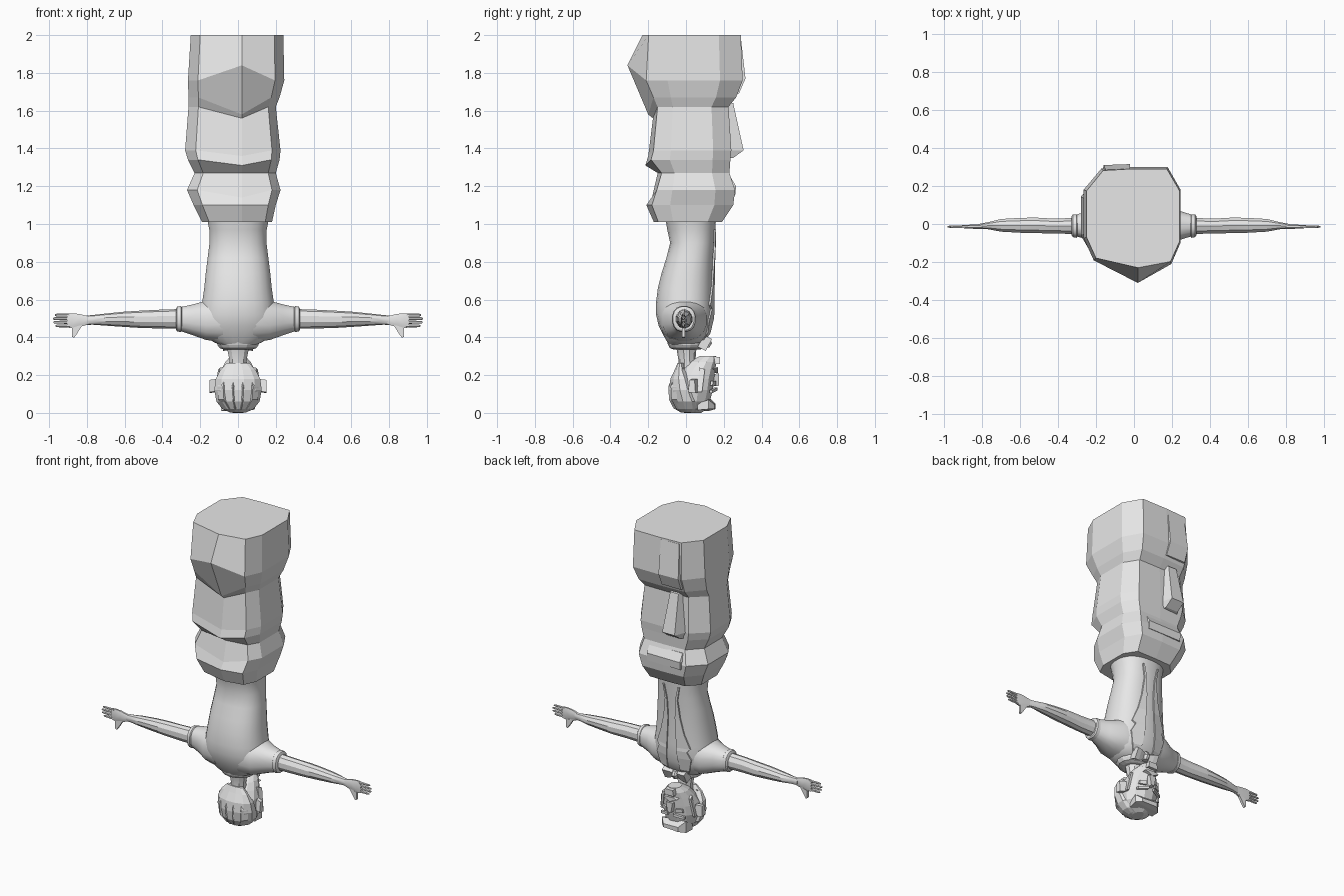
import bpy, bmesh, math
from mathutils import Vector

grey = bpy.data.materials.new("plain grey")
grey.diffuse_color = (0.8, 0.8, 0.8, 1)


def finish(name, bm, smooth=None):
    bmesh.ops.recalc_face_normals(bm, faces=bm.faces)
    me = bpy.data.meshes.new(name)
    bm.to_mesh(me)
    bm.free()
    ob = bpy.data.objects.new(name, me)
    bpy.context.collection.objects.link(ob)
    me.materials.append(grey)
    if smooth:
        bpy.ops.object.select_all(action='DESELECT')
        ob.select_set(True)
        bpy.context.view_layer.objects.active = ob
        bpy.ops.object.shade_smooth_by_angle(angle=math.radians(smooth))
    return ob


def loft(name, rings, smooth=None):
    """Skin a list of equal point rings and cap both ends."""
    bm = bmesh.new()
    vs = [[bm.verts.new(p) for p in r] for r in rings]
    n = len(vs[0])
    for a, b in zip(vs, vs[1:]):
        for i in range(n):
            j = (i + 1) % n
            bm.faces.new((a[i], a[j], b[j], b[i]))
    bm.faces.new(vs[0])
    bm.faces.new(vs[-1])
    return finish(name, bm, smooth)


def oval(u0, u1, v0, v1, n, power=1.0):
    """Rounded outline filling the box u0..u1, v0..v1."""
    pts = []
    for i in range(n):
        a = 2 * math.pi * (i + 0.5) / n
        c, s = math.cos(a), math.sin(a)
        c = math.copysign(abs(c) ** power, c)
        s = math.copysign(abs(s) ** power, s)
        pts.append(((u0 + u1) / 2 + c * (u1 - u0) / 2, (v0 + v1) / 2 + s * (v1 - v0) / 2))
    return pts


def upright(name, rows, n, smooth=None, power=1.0):
    # rows: z, half width, back y, face y
    return loft(name, [[(x, y, z) for x, y in oval(-w, w, y0, y1, n, power)]
                       for z, w, y0, y1 in rows], smooth)


def sideways(name, rows, n, side, smooth=None, power=1.0):
    # rows: x, y range, z range
    return loft(name, [[(side * x, y, z) for y, z in oval(y0, y1, z0, z1, n, power)]
                       for x, y0, y1, z0, z1 in rows], smooth)


def slab(name, outline, depth):
    """Solid between a point loop and its copy moved by depth."""
    d = Vector(depth)
    return loft(name, [outline, [Vector(p) + d for p in outline]])


# Faceted stone column: z, x range, y range, dip of the middle point at -y
stone = [(1.01, -.19, .18, -.17, .19, 0), (1.10, -.235, .20, -.21, .25, 0),
         (1.18, -.27, .225, -.18, .26, .04), (1.27, -.23, .20, -.15, .23, 0),
         (1.34, -.265, .22, -.215, .235, .03), (1.39, -.28, .225, -.20, .24, .03),
         (1.62, -.262, .20, -.175, .225, .06), (1.67, -.262, .22, -.20, .265, .09),
         (1.76, -.265, .245, -.245, .30, -.08), (2.0, -.25, .24, -.23, .29, 0)]
rings = []
for z, x0, x1, y0, y1, dip in stone:
    peak = -.31 if z == 1.76 else y0
    rings.append([(x0 * .8, y0 * .78, z), (.02, peak, z - dip), (x1 * .8, y0 * .86, z),
                  (x1, y0 * .4, z), (x1, y1 * .6, z), (x1 * .72, y1, z),
                  (-.01, y1, z), (x0 * .65, y1 * .97, z), (x0, y1 * .6, z), (x0, y0 * .3, z)])
loft("stone_column", rings)

# Wedge nose, brow and lips on the +y side of the stone
loft("stone_nose", [[(-.17, .18, 1.34), (-.02, .18, 1.34), (-.04, .25, 1.35), (-.13, .25, 1.35)],
                    [(-.18, .18, 1.39), (-.01, .18, 1.39), (-.04, .305, 1.39), (-.13, .305, 1.39)],
                    [(-.14, .18, 1.66), (-.04, .18, 1.66), (-.06, .25, 1.64), (-.12, .25, 1.64)]])
loft("stone_brow", [[(-.17, .2, 1.69), (-.02, .2, 1.69), (-.02, .28, 1.69), (-.16, .28, 1.69)],
                    [(-.18, .2, 1.77), (-.02, .2, 1.77), (-.02, .315, 1.77), (-.16, .31, 1.77)],
                    [(-.16, .2, 1.99), (-.02, .2, 1.99), (-.02, .29, 1.99), (-.15, .285, 1.99)]])
loft("stone_lip", [[(-.16, .18, 1.15), (.12, .18, 1.15), (.10, .26, 1.15), (-.14, .26, 1.15)],
                   [(-.17, .18, 1.21), (.13, .18, 1.21), (.10, .265, 1.2), (-.14, .265, 1.2)],
                   [(-.15, .18, 1.25), (.11, .18, 1.25), (.10, .235, 1.25), (-.14, .235, 1.25)]])

# Jacket torso
torso = [(.355, .085, -.085, .06), (.375, .13, -.10, .09), (.41, .175, -.12, .12),
         (.46, .20, -.145, .135), (.52, .20, -.16, .145), (.58, .192, -.16, .145),
         (.66, .18, -.15, .145), (.74, .172, -.13, .145), (.82, .162, -.105, .147),
         (.90, .152, -.085, .152), (.97, .153, -.10, .156), (1.03, .165, -.11, .16)]
upright("torso", torso, 24, 35, .85)


def chest(x, z):
    """y of the torso surface on the face side."""
    for a, b in zip(torso, torso[1:]):
        if a[0] <= z <= b[0]:
            t = (z - a[0]) / (b[0] - a[0])
            w, y0, y1 = [a[k] + t * (b[k] - a[k]) for k in (1, 2, 3)]
            c = min(1, abs(x) / w) ** (1 / .85)
            return (y0 + y1) / 2 + (y1 - y0) / 2 * max(0, 1 - c * c) ** .425
    return 0


# Paired parts
for s, tag in ((1, "right"), (-1, "left")):
    # Lapel strip following the chest: z, inner x, outer x
    lapel = [(.375, .04, .075), (.42, .045, .105), (.50, .04, .125), (.55, .035, .10),
             (.57, .035, .12), (.66, .03, .085), (.76, .025, .06), (.88, .03, .045), (.97, .05, .06)]
    loft(tag + "_lapel", [[(s * a, chest(a, z) - .01, z), (s * a, chest(a, z) + .008, z),
                           (s * b, chest(b, z) + .008, z), (s * b, chest(b, z) - .01, z)]
                          for z, a, b in lapel])
    # Shoulder, cuff band and bare arm
    sideways(tag + "_shoulder", [(.08, -.14, .12, .37, .63), (.17, -.125, .11, .385, .595),
                                 (.24, -.085, .07, .41, .575), (.32, -.06, .045, .437, .558)],
             16, s, 35, .85)
    sideways(tag + "_cuff", [(.296, -.065, .045, .435, .56), (.302, -.074, .052, .427, .567),
                             (.322, -.07, .05, .43, .563), (.328, -.06, .042, .438, .553)], 16, s, 35, .85)
    sideways(tag + "_arm", [(.30, -.055, .035, .445, .55), (.42, -.052, .03, .447, .546),
                            (.52, -.05, .036, .45, .541), (.60, -.048, .034, .455, .536),
                            (.70, -.042, .028, .462, .526), (.77, -.028, .01, .467, .518),
                            (.81, -.025, .002, .465, .515)], 10, s, 30)
    # Hand with four fingers and a thumb
    sideways(tag + "_palm", [(.79, -.026, .002, .468, .513), (.84, -.026, -.002, .452, .526),
                             (.88, -.024, -.004, .446, .53), (.905, -.022, -.006, .45, .527)], 8, s, 30, .8)
    for i, tip in enumerate((.965, .978, .98, .97)):
        z = .461 + i * .019
        sideways(f"{tag}_finger_{i + 1}", [(.89, -.022, -.006, z - .0085, z + .0085),
                                           (tip - .01, -.021, -.008, z - .0075, z + .0075),
                                           (tip, -.018, -.01, z - .004, z + .004)], 6, s)
    slab(tag + "_thumb", [(s * .82, -.022, .47), (s * .855, -.022, .415), (s * .868, -.022, .397),
                          (s * .878, -.022, .403), (s * .878, -.022, .45)], (0, .016, 0))
    # Ear, eye, brow and sideburn
    slab(tag + "_ear", [(s * .11, .025, .115), (s * .11, .065, .11), (s * .11, .06, .18),
                        (s * .11, .035, .18)], (s * .04, -.015, -.005))
    slab(tag + "_eye", [(s * .03, .145, .145), (s * .075, .128, .145), (s * .07, .13, .168),
                        (s * .035, .147, .168)], (0, .013, 0))
    slab(tag + "_eyebrow", [(s * .02, .15, .118), (s * .085, .125, .105), (s * .085, .125, .12),
                            (s * .02, .15, .135)], (0, .016, 0))
    slab(tag + "_sideburn", [(s * .105, .06, .11), (s * .11, .085, .11), (s * .09, .10, .23),
                             (s * .08, .07, .24)], (s * .015, 0, 0))
    # Bow tie wing
    loft(tag + "_bow_wing", [[(s * x, .10 + a, .37 + b) for a, b in
                              ((-.9 * h, -.5 * h), (-.1 * h, h), (.9 * h, .5 * h), (.1 * h, -h))]
                             for x, h in ((.005, .02), (.05, .038), (.08, .042))])

# Bow tie knot
upright("bow_knot", [(.345, .018, .08, .125), (.37, .022, .075, .14), (.395, .018, .08, .125)], 8)

# Collar and neck
upright("collar", [(.335, .075, -.065, .075), (.343, .10, -.085, .09), (.36, .112, -.095, .098),
                   (.378, .115, -.10, .10)], 14)
upright("neck", [(.22, .052, -.04, .06), (.28, .048, -.04, .05), (.34, .06, -.05, .055),
                 (.37, .065, -.06, .055)], 10, 30)

# Head, hanging crown down
upright("head", [(.02, .07, -.04, .10), (.06, .105, -.07, .13), (.12, .118, -.075, .145),
                 (.18, .11, -.065, .152), (.23, .09, -.03, .158), (.27, .07, .01, .165),
                 (.30, .04, .07, .16)], 12)
slab("nose", [(-.012, .14, .14), (.012, .14, .14), (.024, .14, .205), (-.024, .14, .205)], (0, .035, .004))
slab("moustache", [(-.05, .13, .235), (0, .13, .212), (.05, .13, .235), (.03, .13, .243), (-.03, .13, .243)],
     (0, .04, 0))
slab("chin", [(-.035, .12, .262), (.035, .12, .262), (.028, .12, .30), (-.028, .12, .30)], (0, .06, -.004))

# Hair shell with locks and a swept tuft
upright("hair", [(.003, .045, -.03, .06), (.02, .085, -.06, .09), (.06, .118, -.085, .10),
                 (.12, .13, -.092, .07), (.18, .122, -.085, .04), (.23, .095, -.06, .0),
                 (.265, .06, -.045, -.01)], 12)
for i, x in enumerate((-.075, -.025, .025, .075)):
    k = .09 - abs(x) * .25
    loft(f"hair_lock_{i + 1}", [[(x * q - h, y + .03, z), (x * q, y, z), (x * q + h, y + .03, z)]
                                for z, y, h, q in ((.02, -k + .02, .02, .6), (.07, -k - .006, .03, 1),
                                                   (.14, -k - .01, .03, 1.05), (.24, -k + .03, .015, .8))])
loft("hair_tuft", [[(-.09, .06, .05), (.08, .06, .05), (.08, .06, .015), (-.09, .06, .012)],
                   [(-.085, .12, .085), (.09, .12, .07), (.09, .12, .02), (-.085, .12, .01)],
                   [(-.05, .155, .05), (.06, .15, .045), (.06, .15, .022), (-.05, .155, .02)]])
# Crown point touching the ground
upright("hair_crown", [(0, .03, -.01, .08), (.02, .075, -.04, .11)], 10)
